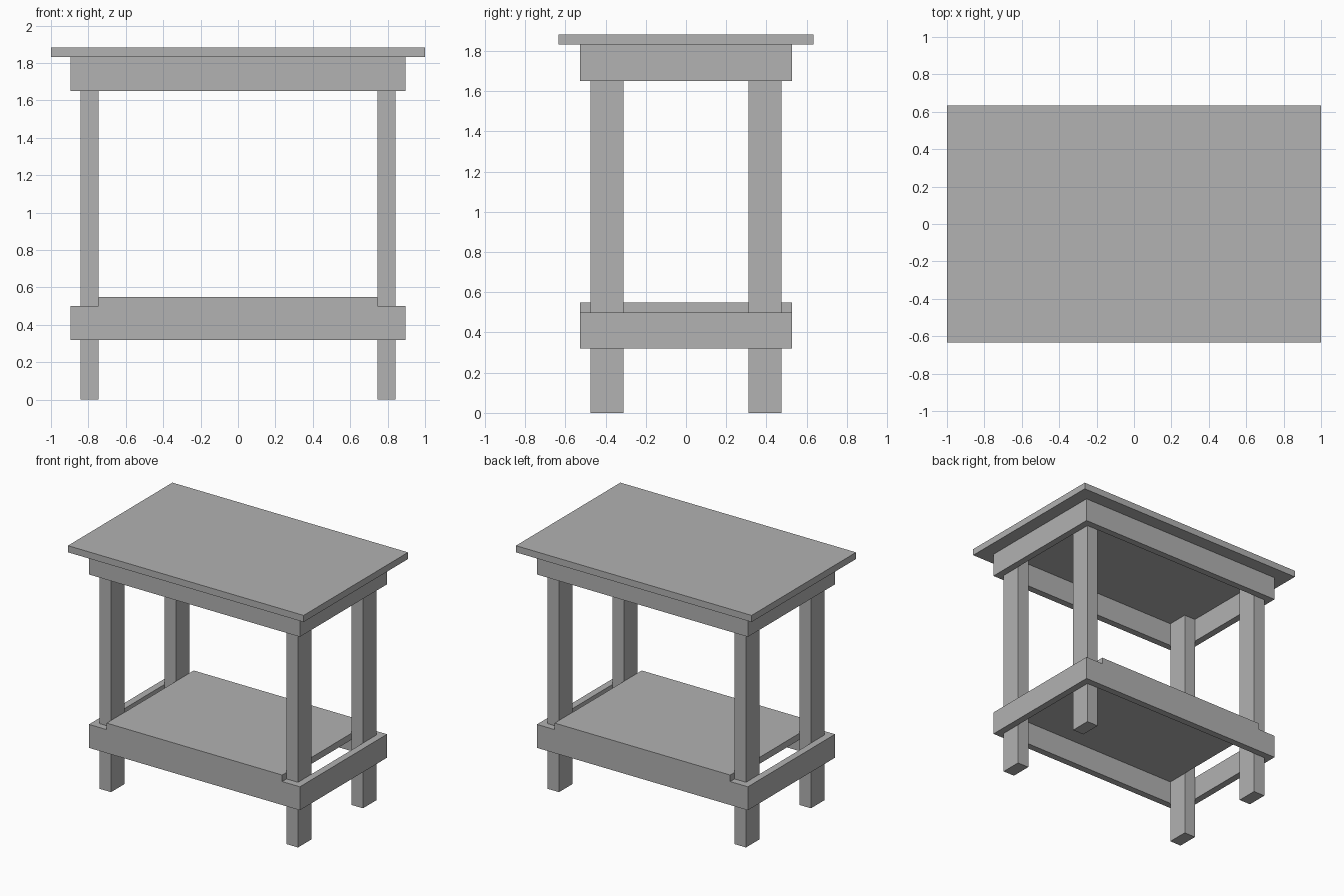
import bpy

cube = bpy.data.objects.get("Cube")
if cube:
    bpy.data.objects.remove(cube, do_unlink=True)

# Single plain grey for every board
grey = bpy.data.materials.new("plain_grey")
grey.use_nodes = True
colour = (0.445, 0.445, 0.445, 1)
grey.diffuse_color = colour
grey.node_tree.nodes["Principled BSDF"].inputs["Base Color"].default_value = colour


def board(name, low, high):
    """Rectangular board between two opposite corners."""
    centre = [(a + b) / 2 for a, b in zip(low, high)]
    size = [b - a for a, b in zip(low, high)]
    bpy.ops.mesh.primitive_cube_add(size=1, location=centre)
    obj = bpy.context.object
    obj.name = name
    obj.scale = size
    bpy.ops.object.transform_apply(location=False, rotation=False, scale=True)
    obj.data.materials.append(grey)
    return obj


TOP, TOP_UNDER = 1.883, 1.832
LEG_IN_X, LEG_OUT_X = 0.745, 0.842
LEG_IN_Y, LEG_OUT_Y = 0.312, 0.475
FRAME_X, FRAME_Y = 0.895, 0.528
SHELF_UNDER, SHELF_TOP = 0.5, 0.55

# Table top and lower shelf
board("table_top", (-1, -0.633, TOP_UNDER), (1, 0.633, TOP))
board("shelf", (-LEG_IN_X, -FRAME_Y, SHELF_UNDER), (LEG_IN_X, FRAME_Y, SHELF_TOP))

# Four legs
for side, sx in (("left", 1), ("right", -1)):
    for end, sy in (("front", -1), ("back", 1)):
        xs = sorted((sx * LEG_IN_X, sx * LEG_OUT_X))
        ys = sorted((sy * LEG_IN_Y, sy * LEG_OUT_Y))
        board(f"{end}_{side}_leg", (xs[0], ys[0], 0), (xs[1], ys[1], TOP_UNDER))

# Rail frames around the legs, under the top and under the shelf
for level, z0, z1 in (("upper", 1.65, TOP_UNDER), ("lower", 0.32, SHELF_UNDER)):
    for end, sy in (("front", -1), ("back", 1)):
        ys = sorted((sy * LEG_OUT_Y, sy * FRAME_Y))
        board(f"{level}_{end}_rail", (-FRAME_X, ys[0], z0), (FRAME_X, ys[1], z1))
    for side, sx in (("left", 1), ("right", -1)):
        xs = sorted((sx * LEG_OUT_X, sx * FRAME_X))
        board(f"{level}_{side}_rail", (xs[0], -LEG_OUT_Y, z0), (xs[1], LEG_OUT_Y, z1))
